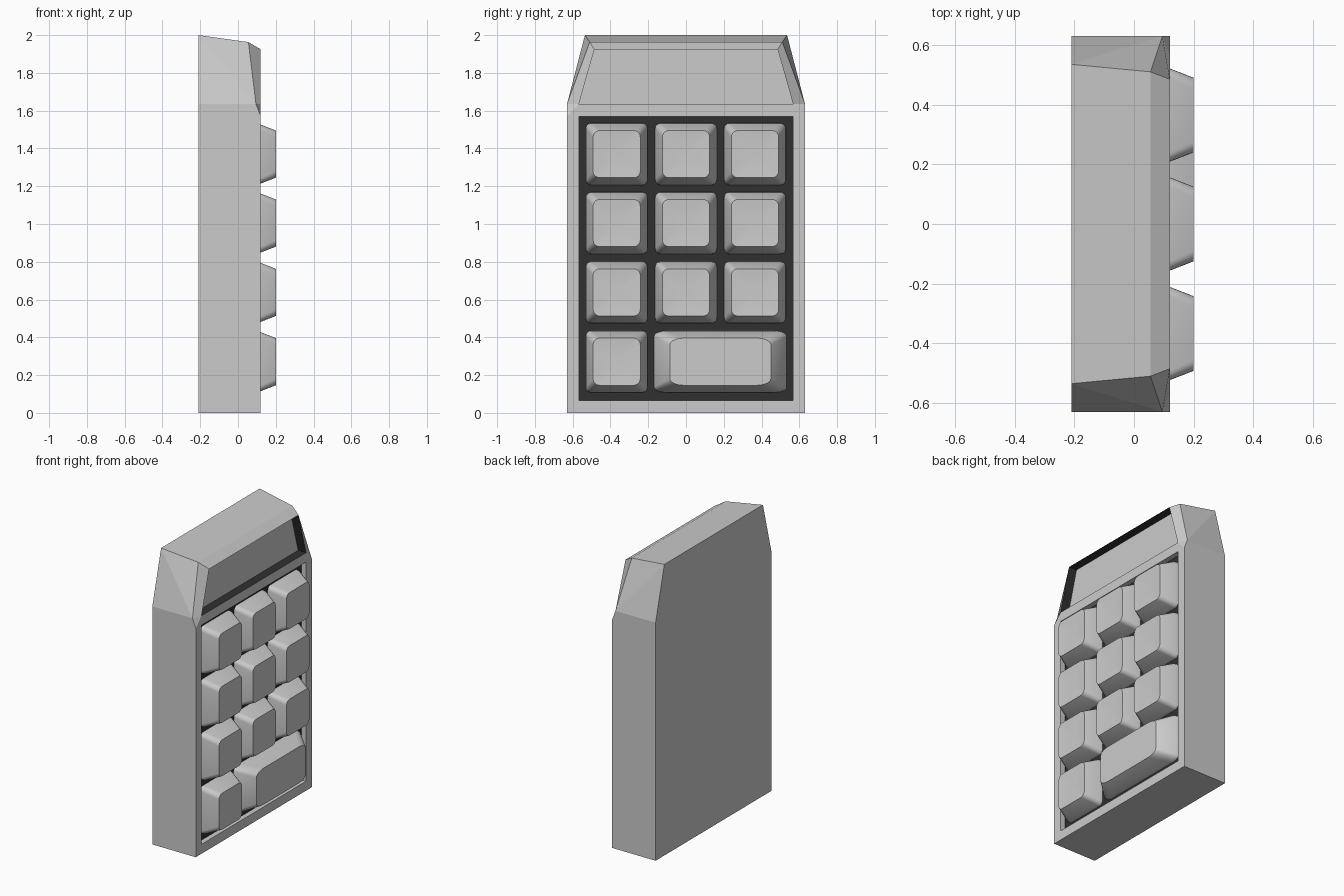
import bpy, bmesh, math

if "Cube" in bpy.data.objects:
    bpy.data.objects.remove(bpy.data.objects["Cube"])

dark = bpy.data.materials.new("dark_recess")
dark.diffuse_color = (0.03, 0.03, 0.03, 1)
dark.use_nodes = True
dark.node_tree.nodes["Principled BSDF"].inputs["Base Color"].default_value = dark.diffuse_color
grey = bpy.data.materials.new("grey_shell")
grey.diffuse_color = (0.8, 0.8, 0.8, 1)
grey.use_nodes = True
grey.node_tree.nodes["Principled BSDF"].inputs["Base Color"].default_value = grey.diffuse_color


def make_object(name, bm):
    bmesh.ops.recalc_face_normals(bm, faces=bm.faces[:])
    mesh = bpy.data.meshes.new(name)
    bm.to_mesh(mesh)
    bm.free()
    ob = bpy.data.objects.new(name, mesh)
    bpy.context.collection.objects.link(ob)
    return ob


# Housing: named points of the +y half, mirrored to -y
def housing():
    half = {
        "a": (-.21, .63, 0), "b": (-.21, .63, 1.635), "c": (-.21, .535, 2),
        "d": (.12, .63, 0), "e": (.12, .63, 1.57), "f": (.095, .63, 1.635),
        "g": (.055, .51, 1.963), "h": (.12, .485, 1.925), "i": (.12, .567, 1.635),
        "j": (.06, .485, 1.925), "k": (.06, .567, 1.635),      # screen floor
        "l": (.12, .567, 1.57), "m": (.12, .567, .065),        # keypad rim
        "n": (.085, .567, 1.57), "o": (.085, .567, .065),      # keypad floor
    }
    bm = bmesh.new()
    right = {k: bm.verts.new(p) for k, p in half.items()}
    left = {k: bm.verts.new((x, -y, z)) for k, (x, y, z) in half.items()}

    # side faces, made once per side ("hikj" is the dark screen wall)
    for side in (right, left):
        for loop in ("adefb", "bfc", "fgc", "fei", "fihg", "eli", "dmle", "hikj", "lmon"):
            face = bm.faces.new([side[k] for k in loop])
            face.material_index = int(loop == "hikj")

    # faces spanning the width: back, bottom, top, rims, recess walls and floors
    for chain in ("abc", "ad", "cg", "gh", "il", "dm", "hj", "ik", "jk", "ln", "mo", "no"):
        face = bm.faces.new([right[k] for k in chain] + [left[k] for k in reversed(chain)])
        face.material_index = int(chain in ("hj", "ik", "no"))

    ob = make_object("housing", bm)
    ob.data.materials.append(grey)
    ob.data.materials.append(dark)


# Rounded square outline in the y/z plane
def rounded_square(half, radius, steps=5):
    pts = []
    for q, (sy, sz) in enumerate(((1, 1), (-1, 1), (-1, -1), (1, -1))):
        for s in range(steps + 1):
            t = math.pi / 2 * (q + s / steps)
            pts.append((sy * (half - radius) + radius * math.cos(t),
                        sz * (half - radius) + radius * math.sin(t)))
    return pts


# Keycap: stacked rounded outlines (height, half size, corner radius)
def keycap(name, y, z, stretch=1.0, dished=True):
    rings = [(.085, .164, .03), (.105, .162, .03), (.2, .125, .035)]
    if dished:
        rings += [(.197, .085, .025), (.195, .04, .012)]
    bm = bmesh.new()
    loops = [[bm.verts.new((x, y + py * stretch, z + pz))
              for py, pz in rounded_square(h, r)] for x, h, r in rings]
    for lo, hi in zip(loops, loops[1:]):
        for i in range(len(lo)):
            j = (i + 1) % len(lo)
            bm.faces.new((lo[i], lo[j], hi[j], hi[i]))
    bm.faces.new(loops[0])
    bm.faces.new(loops[-1])
    ob = make_object(name, bm)
    bpy.ops.object.select_all(action='DESELECT')
    ob.select_set(True)
    bpy.context.view_layer.objects.active = ob
    bpy.ops.object.shade_smooth_by_angle(angle=math.radians(30))


housing()

# Key grid, with one wide key at the bottom right
rows = (1.37, 1.005, .638, .271)
cols = (-.367, 0, .365)
for r, z in enumerate(rows):
    for c, y in enumerate(cols):
        if r < 3 or c == 0:
            keycap(f"key_{r + 1}_{c + 1}", y, z)
keycap("wide_key", .182, rows[3], stretch=2.14, dished=False)
